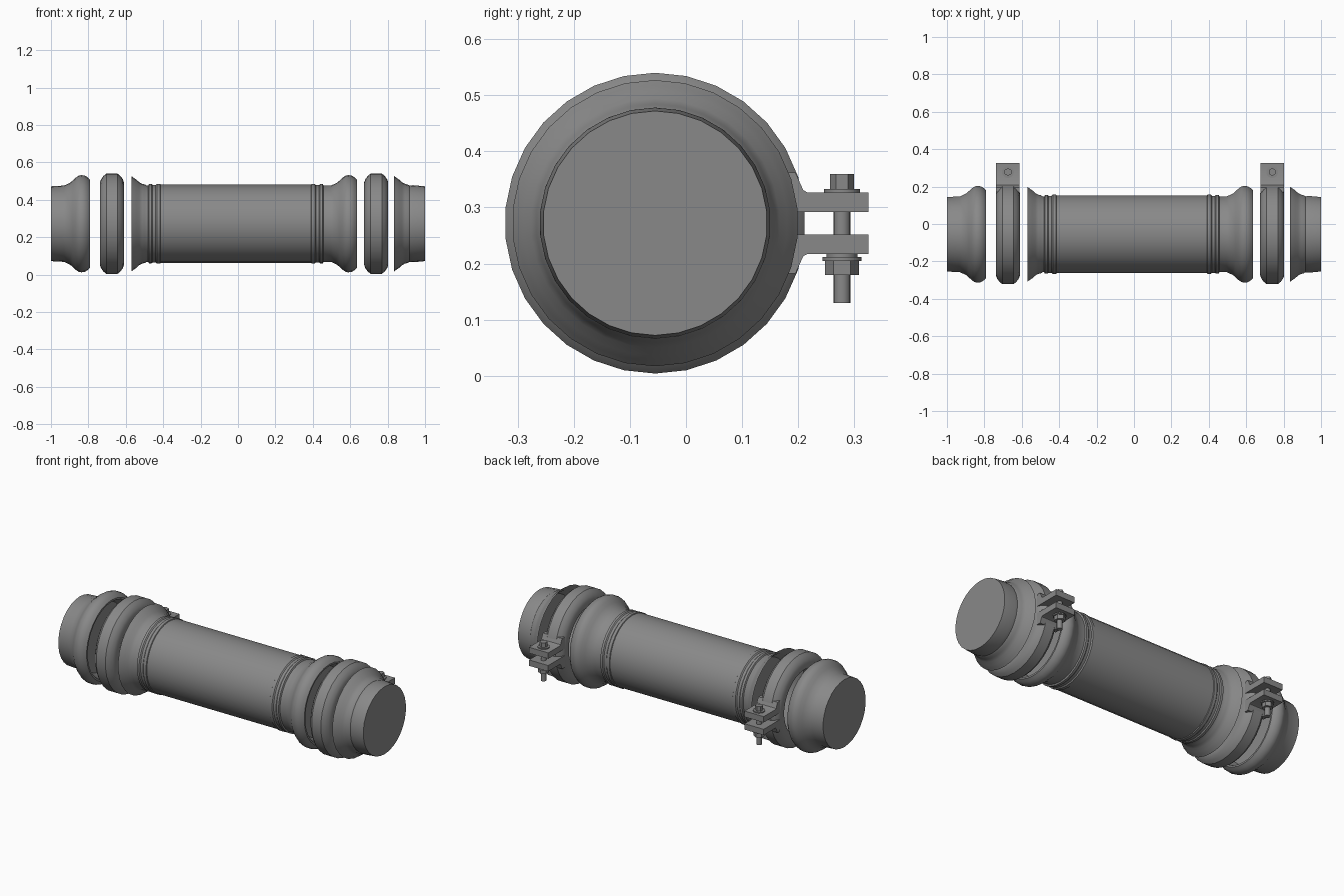
import bpy, bmesh, math
from mathutils import Matrix

cube = bpy.data.objects.get("Cube")
if cube:
    bpy.data.objects.remove(cube, do_unlink=True)

AY, AZ, SEGMENTS = -0.055, 0.272, 30

steel = bpy.data.materials.new("grey steel")
steel.use_nodes = True
GREY = (0.25, 0.25, 0.25, 1)
steel.diffuse_color = GREY
steel.node_tree.nodes["Principled BSDF"].inputs["Base Color"].default_value = GREY


def finish(name, bm, angle=35):
    bmesh.ops.recalc_face_normals(bm, faces=bm.faces)
    mesh = bpy.data.meshes.new(name)
    bm.to_mesh(mesh)
    bm.free()
    mesh.materials.append(steel)
    ob = bpy.data.objects.new(name, mesh)
    bpy.context.collection.objects.link(ob)
    bpy.ops.object.select_all(action="DESELECT")
    ob.select_set(True)
    bpy.context.view_layer.objects.active = ob
    bpy.ops.object.shade_smooth_by_angle(angle=math.radians(angle))
    return ob


def lathe(name, profile, x0=0, flip=1, closed=False):
    """Turn (distance, radius) points around the pipe axis."""
    bm = bmesh.new()
    rings = []
    for d, r in profile:
        ring = []
        for i in range(SEGMENTS):
            a = math.tau * i / SEGMENTS
            ring.append(bm.verts.new((x0 + flip * d, AY + r * math.sin(a), AZ + r * math.cos(a))))
        rings.append(ring)
    pairs = list(zip(rings, rings[1:]))
    if closed:
        pairs.append((rings[-1], rings[0]))
    else:
        bm.faces.new(rings[0])
        bm.faces.new(rings[-1])
    for a, b in pairs:
        for i in range(SEGMENTS):
            j = (i + 1) % SEGMENTS
            bm.faces.new((a[i], a[j], b[j], b[i]))
    return finish(name, bm)


def post(name, x, y, z0, z1, radius, sides):
    bm = bmesh.new()
    bmesh.ops.create_cone(bm, cap_ends=True, segments=sides, radius1=radius, radius2=radius,
                          depth=z1 - z0, matrix=Matrix.Translation((x, y, (z0 + z1) / 2)))
    return finish(name, bm)


# Joint profiles, measured from the mouth towards the pipe
SOCKET = [(0.08, 0.185), (0.03, 0.22), (0, 0.255), (0.012, 0.246), (0.027, 0.236),
          (0.042, 0.222), (0.058, 0.213), (0.072, 0.21), (0.082, 0.204)]
BULB = [(0.06, 0.2), (0, 0.225), (0, 0.235), (0.013, 0.248), (0.03, 0.258), (0.048, 0.26),
        (0.062, 0.257), (0.078, 0.246), (0.094, 0.231), (0.108, 0.219), (0.125, 0.211),
        (0.14, 0.204)]
COLLAR = [(0, 0.204), (0.004, 0.212), (0.018, 0.212), (0.024, 0.207), (0.04, 0.207),
          (0.046, 0.213), (0.064, 0.213), (0.068, 0.207)]


def shifted(points, offset):
    return [(d + offset, r) for d, r in points]


# Central pipe and the joint ends fixed to it
lathe("central_pipe", [(-0.42, 0.209), (0.395, 0.209)])
lathe("right_inner_socket", SOCKET + shifted(COLLAR, 0.09), -0.57)
lathe("left_inner_bulb", BULB + shifted(COLLAR, 0.18), 0.637, -1)

# Capped outer ends
lathe("right_end_bulb", BULB + [(0.21, 0.2)], -0.79, -1)
lathe("left_end_socket", SOCKET + [(0.1, 0.206), (0.165, 0.2)], 0.835)

# Clamp band cross-section
BAND = [(-0.064, 0.19), (-0.064, 0.222), (-0.058, 0.238), (-0.046, 0.255), (-0.03, 0.268)]
BAND += [(-d, r) for d, r in reversed(BAND)]


def lug(name, x, side):
    """Flat ear with a foot that spreads onto the band."""
    profile = [(0.17, 0.02), (0.2, 0.02), (0.325, 0.02), (0.325, 0.055), (0.216, 0.055),
               (0.209, 0.059), (0.204, 0.07), (0.195, 0.09), (0.17, 0.09)]
    bm = bmesh.new()
    face = bm.faces.new([bm.verts.new((x - 0.063, y, AZ + side * h)) for y, h in profile])
    extruded = bmesh.ops.extrude_face_region(bm, geom=[face])["geom"]
    bmesh.ops.translate(bm, vec=(0.126, 0, 0),
                        verts=[v for v in extruded if isinstance(v, bmesh.types.BMVert)])
    return finish(name, bm)


# Two clamps, each with a pair of lugs and a bolt
BOLT_Y = 0.278
for label, x in (("right", -0.674), ("left", 0.739)):
    lathe(label + "_clamp_band", BAND, x, closed=True)
    lug(label + "_upper_lug", x, 1)
    lug(label + "_lower_lug", x, -1)
    post(label + "_bolt_shaft", x, BOLT_Y, 0.13, 0.34, 0.015, 16)
    post(label + "_bolt_head", x, BOLT_Y, 0.33, 0.36, 0.021, 6)
    post(label + "_upper_washer", x, BOLT_Y, 0.325, 0.333, 0.032, 20)
    post(label + "_lower_washer", x, BOLT_Y, 0.205, 0.212, 0.035, 20)
    post(label + "_nut_collar", x, BOLT_Y, 0.21, 0.218, 0.028, 16)
    post(label + "_nut", x, BOLT_Y, 0.18, 0.206, 0.03, 6)
